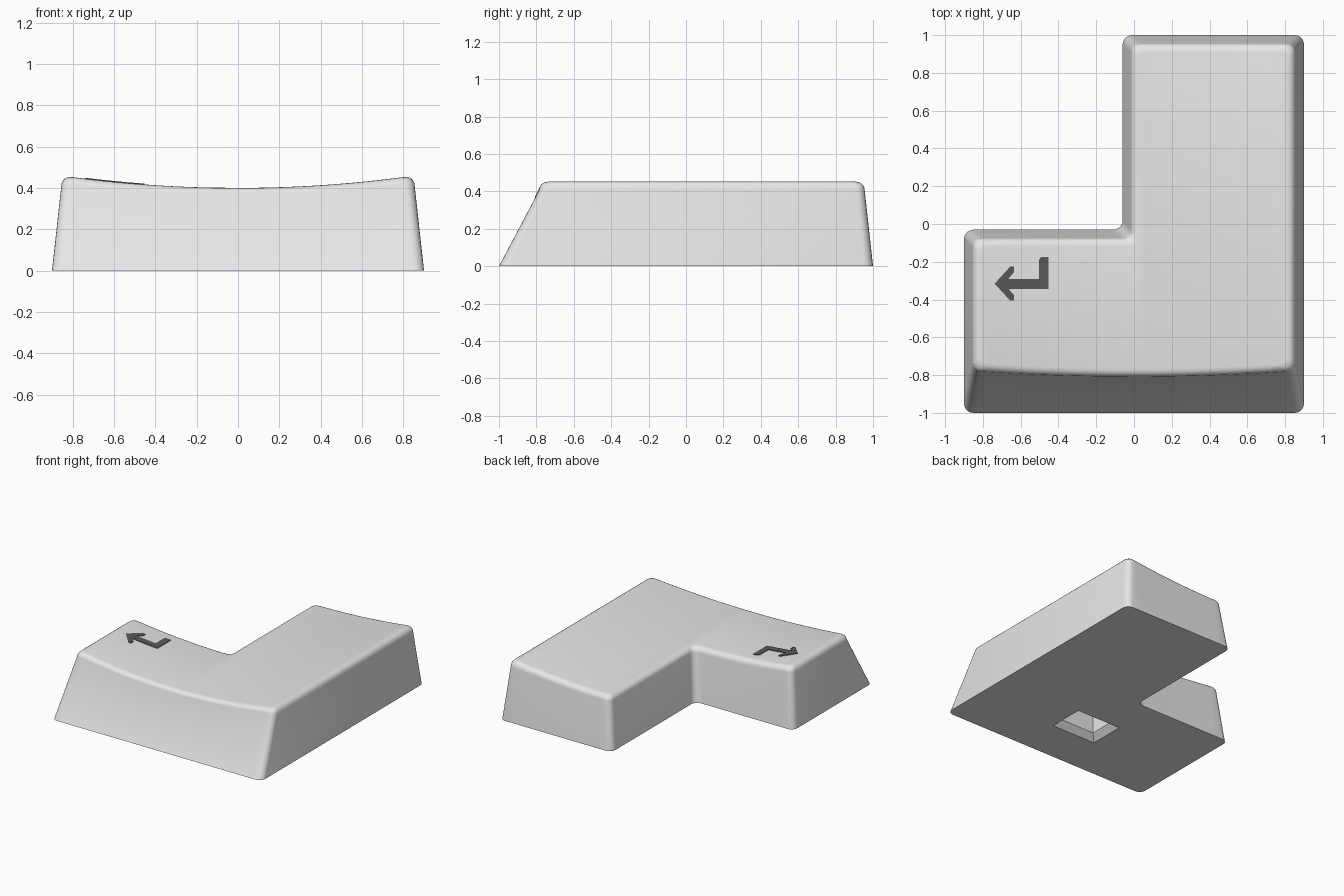
import bpy, bmesh, math
from mathutils import Vector

cube = bpy.data.objects.get("Cube")
if cube:
    bpy.data.objects.remove(cube, do_unlink=True)

H = 0.455          # rim height at the sides
SLOPE = 0.53       # how far the front wall leans back per unit of height


def material(name, value):
    m = bpy.data.materials.new(name)
    m.use_nodes = True
    col = (value, value, value, 1)
    m.diffuse_color = col
    m.node_tree.nodes["Principled BSDF"].inputs["Base Color"].default_value = col
    return m


def dish(x):
    """Height of the concave top at x."""
    return min(H, 0.40 + 0.055 * (x / 0.82) ** 2)


def make_object(name, bm, mat):
    bmesh.ops.recalc_face_normals(bm, faces=bm.faces[:])
    me = bpy.data.meshes.new(name)
    bm.to_mesh(me)
    bm.free()
    ob = bpy.data.objects.new(name, me)
    bpy.context.collection.objects.link(ob)
    me.materials.append(mat)
    return ob


def slice_x(bm, xs):
    for x in xs:
        bmesh.ops.bisect_plane(bm, geom=bm.verts[:] + bm.edges[:] + bm.faces[:],
                               dist=1e-5, plane_co=(x, 0, 0), plane_no=(1, 0, 0))


def outline(s, f, z, r=0.05, steps=5):
    """L-shaped ring with rounded corners, inset s on the sides and f at the front."""
    pts = [Vector(p) for p in ((-0.9 + s, -1 + f), (0.9 - s, -1 + f), (0.9 - s, 1 - s),
                               (-0.06 + s, 1 - s), (-0.06 + s, -0.03 - s), (-0.9 + s, -0.03 - s))]
    ring = []
    for i, p in enumerate(pts):
        a = (pts[i - 1] - p).normalized() * r
        b = (pts[(i + 1) % 6] - p).normalized() * r
        for k in range(steps + 1):
            t = k / steps * math.pi / 2
            q = p + a * (1 - math.sin(t)) + b * (1 - math.cos(t))
            ring.append((q.x, q.y, z))
    return ring


def loft(bm, rings):
    """Closed solid through rings of equal length."""
    loops = [[bm.verts.new(p) for p in ring] for ring in rings]
    n = len(loops[0])
    for lo, hi in zip(loops, loops[1:]):
        for i in range(n):
            j = (i + 1) % n
            bm.faces.new((lo[i], lo[j], hi[j], hi[i]))
    bm.faces.new(loops[0][::-1])
    bm.faces.new(loops[-1])


light = material("light grey", 0.8)
dark = material("dark grey", 0.1)

# Key body: leaning walls, rounded rim, then the dished top
bm = bmesh.new()
rings = [outline(0, 0, 0)]
for k in range(6):
    t = k / 5 * math.pi / 2
    c = 1 - math.cos(t)
    rings.append(outline(0.045 + 0.045 * c, 0.217 + 0.045 * c, 0.41 + 0.045 * math.sin(t),
                         r=0.045))
loft(bm, rings)
slice_x(bm, [i * 0.06 for i in range(-13, 14) if not -2 < i < 1])
for v in bm.verts:
    z = v.co.z * dish(v.co.x) / H
    if v.co.y < -0.7:
        v.co.y -= SLOPE * (v.co.z - z)
    v.co.z = z
body = make_object("key_body", bm, light)

# Chamfered rectangular socket underneath
def rect(w, d, z):
    return [(0.01 + sx * w, -0.52 + sy * d, z) for sx, sy in ((-1, -1), (1, -1), (1, 1), (-1, 1))]

bm = bmesh.new()
loft(bm, [rect(0.21, 0.16, -0.02), rect(0.145, 0.095, 0.045), rect(0.145, 0.095, 0.33)])
cutter = make_object("socket_cutter", bm, light)
cutter.hide_render = True
mod = body.modifiers.new("socket", 'BOOLEAN')
mod.operation = 'DIFFERENCE'
mod.solver = 'EXACT'
mod.object = cutter
bpy.ops.object.select_all(action='DESELECT')
body.select_set(True)
bpy.context.view_layer.objects.active = body
bpy.ops.object.modifier_apply(modifier=mod.name)
bpy.data.objects.remove(cutter, do_unlink=True)
bpy.ops.object.shade_smooth_by_angle(angle=math.radians(35))

# Bent arrow plate lying on the dished top
arrow = [(-0.738, -0.316), (-0.655, -0.225), (-0.635, -0.225), (-0.635, -0.255), (-0.665, -0.29),
         (-0.504, -0.29), (-0.504, -0.19), (-0.49, -0.174), (-0.453, -0.174), (-0.453, -0.343),
         (-0.665, -0.343), (-0.635, -0.375), (-0.635, -0.406), (-0.655, -0.406)]
bm = bmesh.new()
face = bm.faces.new([bm.verts.new((x, y, 0)) for x, y in arrow])
bmesh.ops.triangulate(bm, faces=[face])
slice_x(bm, [i * 0.06 for i in range(-12, -7)])
ext = bmesh.ops.extrude_face_region(bm, geom=bm.faces[:])
top = {g for g in ext["geom"] if isinstance(g, bmesh.types.BMVert)}
for v in bm.verts:
    v.co.z = dish(v.co.x) + (0.004 if v in top else -0.003)
make_object("arrow_mark", bm, dark)
